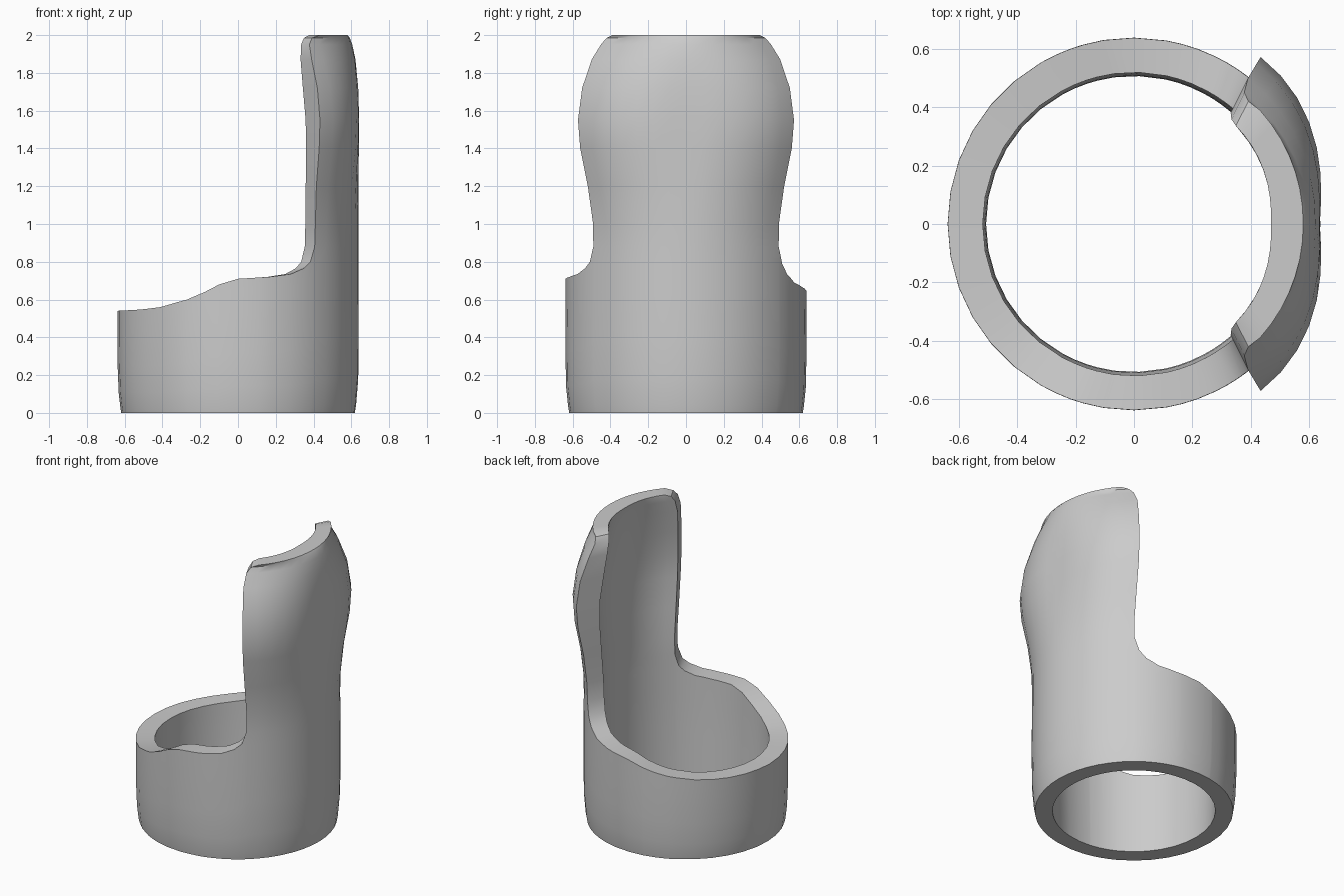
import bpy, bmesh
from math import sin, cos, radians, pi

if "Cube" in bpy.data.objects:
    bpy.data.objects.remove(bpy.data.objects["Cube"], do_unlink=True)

grey = bpy.data.materials.new("plain_grey")
grey.use_nodes = True
grey.diffuse_color = (0.6, 0.6, 0.6, 1)
grey.node_tree.nodes["Principled BSDF"].inputs["Base Color"].default_value = (0.6, 0.6, 0.6, 1)


def lookup(table, x, k=1):
    """Linear interpolation of column k in a table sorted by its first column."""
    for a, b in zip(table, table[1:]):
        if x <= b[0]:
            f = max(0, (x - a[0]) / (b[0] - a[0]))
            return a[k] + (b[k] - a[k]) * f
    return table[-1][k]


EDGE, NECK, TUCK = 50.4, 0.88, 3
# Cuff rim: angle from the plate, height on the -y side, height on the +y side
RIM = [(EDGE, NECK, NECK), (53, 0.8, 0.79), (57, 0.765, 0.735), (64, 0.735, 0.69),
       (75, 0.72, 0.665), (90, 0.71, 0.645), (99, 0.68, 0.615), (106, 0.64, 0.595),
       (115, 0.6, 0.575), (130, 0.56, 0.555), (145, 0.545, 0.545), (180, 0.54, 0.54)]
# Plate: height, edge angle, outer edge radius, outer middle, inner edge, inner middle
PLATE = [(NECK, EDGE, 0.637, 0.637, 0.522, 0.517), (1.0, 50.2, 0.64, 0.637, 0.525, 0.515),
         (1.2, 51.4, 0.665, 0.637, 0.54, 0.515), (1.4, 52.5, 0.706, 0.637, 0.555, 0.515),
         (1.55, 52.8, 0.718, 0.637, 0.555, 0.515), (1.72, 52.6, 0.692, 0.635, 0.53, 0.51),
         (1.87, 52, 0.634, 0.622, 0.505, 0.5), (1.95, 50, 0.588, 0.605, 0.49, 0.485),
         (1.985, 47, 0.575, 0.592, 0.485, 0.477), (2.0, 42, 0.582, 0.58, 0.485, 0.47)]
# Cuff wall: height, outer radius, inner radius
WALL = [(0, 0.618, 0.507), (0.04, 0.625, 0.508), (0.15, 0.636, 0.51),
        (0.4, 0.639, 0.517), (NECK, 0.637, 0.522)]
LOW_ROWS = [0, 0.05, 0.2, 0.45, 0.72, 0.9, 1]
PLATE_COLS = 14
RING = list(range(60, 180, 10)) + [EDGE + 1.2, 53, 55, 57, 64, 75, 99, 106, 115]
RING = sorted(set(RING))
# Columns as (kind, value, side): plate from -1 to 1, then the ring round to the start
columns = [("plate", 2 * i / PLATE_COLS - 1, 0) for i in range(PLATE_COLS + 1)]
columns += [("ring", a, 1) for a in RING] + [("ring", 180, 1)]
columns += [("ring", a, -1) for a in reversed(RING)]


def point(bm, angle, r, z):
    a = radians(angle)
    return bm.verts.new((r * cos(a), r * sin(a), z))


def build_column(bm, kind, value, side, inner):
    """Vertices of one column, from the floor up."""
    verts = []
    if kind == "ring":
        top = lookup(RIM, value, 1 if side < 0 else 2)
        angle = value - TUCK * (180 - value) / (180 - EDGE) * inner
        angle *= side
    else:
        top = NECK
        angle = value * (EDGE - TUCK * inner)
    for f in LOW_ROWS:
        z = f * top
        verts.append(point(bm, angle, lookup(WALL, z, 1 + inner), z))
    if kind == "plate":
        flare = sin(abs(value) * pi / 2) ** 1.4
        for row in PLATE[1:]:
            z, edge = row[0], row[1] - TUCK * inner
            r_edge, r_mid = row[2 + 2 * inner], row[3 + 2 * inner]
            verts.append(point(bm, value * edge, r_mid + (r_edge - r_mid) * flare, z))
    return verts


# Outer and inner skins
bm = bmesh.new()
outer = [build_column(bm, *c, 0) for c in columns]
inner = [build_column(bm, *c, 1) for c in columns]
partner = {}
for co, ci in zip(outer, inner):
    partner.update(zip(co, ci))
for i, a in enumerate(outer):
    b = outer[(i + 1) % len(outer)]
    for j in range(min(len(a), len(b)) - 1):
        quad = [a[j], b[j], b[j + 1], a[j + 1]]
        bm.faces.new(quad)
        bm.faces.new([partner[v] for v in reversed(quad)])

# Wall thickness along the floor, rim, plate sides and top
skin = set(partner)
border = [e for e in bm.edges if e.is_boundary and e.verts[0] in skin]
for e in border:
    p, q = e.verts
    bm.faces.new([p, q, partner[q], partner[p]])
bmesh.ops.recalc_face_normals(bm, faces=bm.faces)

mesh = bpy.data.meshes.new("cuff_with_plate")
bm.to_mesh(mesh)
bm.free()
mesh.materials.append(grey)
cuff = bpy.data.objects.new("cuff_with_plate", mesh)
bpy.context.collection.objects.link(cuff)

# Smooth skins with crisp edges
bpy.ops.object.select_all(action="DESELECT")
cuff.select_set(True)
bpy.context.view_layer.objects.active = cuff
bpy.ops.object.shade_smooth_by_angle(angle=radians(35))
